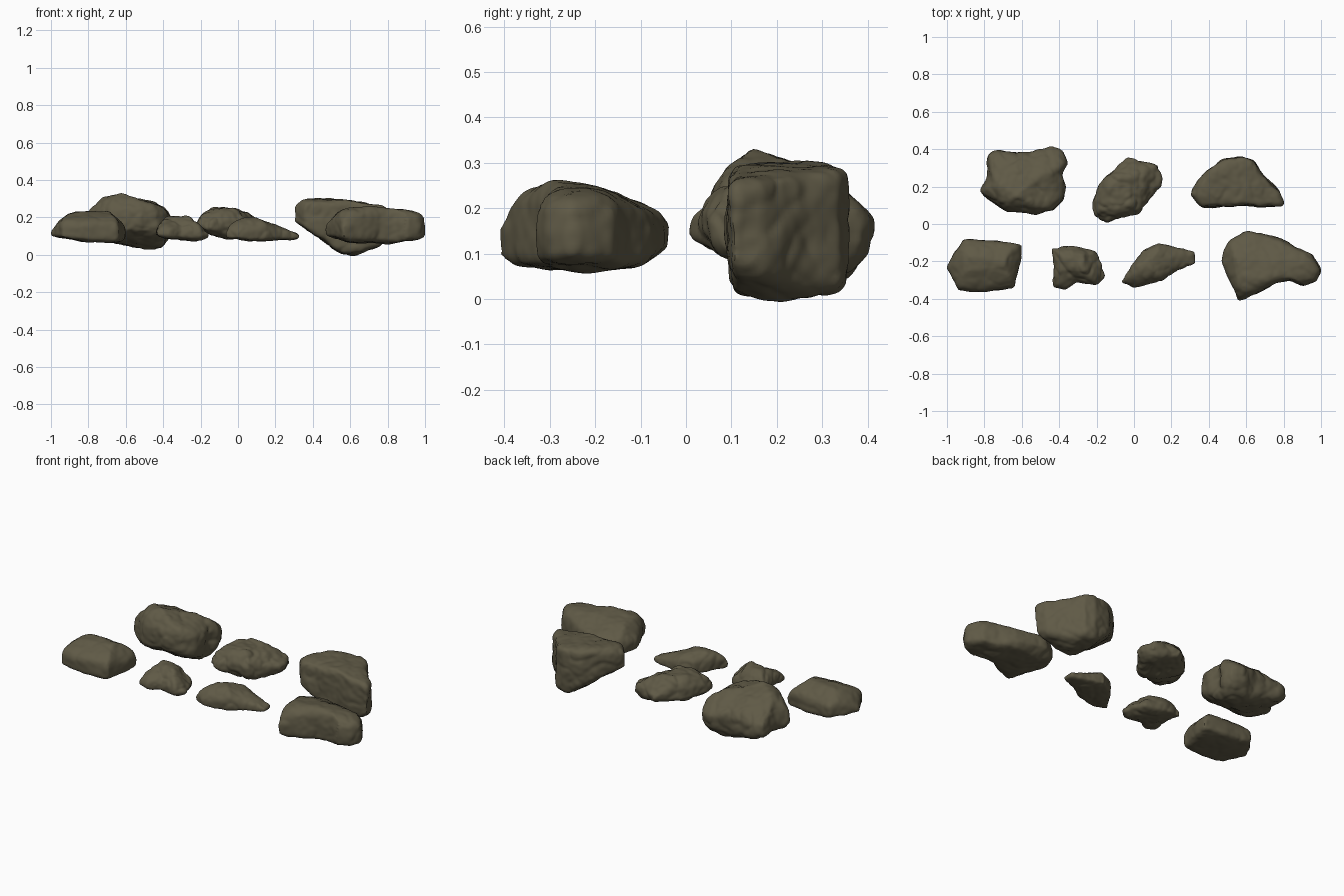
import bpy, bmesh, math
from mathutils import Vector, noise

stone = bpy.data.materials.new("olive_grey_stone")
stone.diffuse_color = (0.115, 0.101, 0.061, 1)


def lerp(table, t):
    """Piecewise linear lookup in (position, value) pairs."""
    if t <= table[0][0]:
        return table[0][1]
    for (a, va), (b, vb) in zip(table, table[1:]):
        if t <= b:
            return va + (vb - va) * (t - a) / (b - a)
    return table[-1][1]


def reach(outline, c, ang):
    """Distance from the centre to the plan outline along an angle."""
    dx, dy = math.cos(ang), math.sin(ang)
    best = 0.0
    for (ax, ay), (bx, by) in zip(outline, outline[1:] + outline[:1]):
        ex, ey = bx - ax, by - ay
        den = dx * ey - dy * ex
        if abs(den) < 1e-9:
            continue
        t = ((ax - c[0]) * ey - (ay - c[1]) * ex) / den
        s = ((ax - c[0]) * dy - (ay - c[1]) * dx) / den
        if t > 0 and -1e-6 <= s <= 1 + 1e-6:
            best = max(best, t)
    return best


def rock(name, c, outline, top, bottom, side_top, side_bottom, mid, box, rough, seed, voxel=0.009):
    """Rounded block: plan outline, x and y height profiles, chipped by noise."""
    bm = bmesh.new()
    bmesh.ops.create_icosphere(bm, subdivisions=5, radius=1)
    for v in bm.verts:
        d = v.co.normalized()
        f = math.hypot(d.x, d.y)
        ang = math.atan2(d.y, d.x)
        # superellipse section gives steep sides and a flatter top
        k = (f ** box + abs(d.z) ** box) ** (-1 / box)
        r = reach(outline, c, ang) * f * k
        x, y = c[0] + r * math.cos(ang), c[1] + r * math.sin(ang)
        if d.z > 0:
            z_end = min(lerp(top, x), lerp(side_top, y))
        else:
            z_end = max(lerp(bottom, x), lerp(side_bottom, y))
        v.co = (x, y, mid + (z_end - mid) * abs(d.z) * k)
    me = bpy.data.meshes.new(name)
    bm.to_mesh(me)
    bm.free()
    ob = bpy.data.objects.new(name, me)
    bpy.context.collection.objects.link(ob)
    bpy.context.view_layer.objects.active = ob
    ob.select_set(True)
    # even out the faces before chipping
    mod = ob.modifiers.new("even", 'REMESH')
    mod.mode = 'VOXEL'
    mod.voxel_size = voxel
    bpy.ops.object.modifier_apply(modifier=mod.name)
    me = ob.data
    bm = bmesh.new()
    bm.from_mesh(me)
    bmesh.ops.smooth_vert(bm, verts=bm.verts, factor=0.5,
                          use_axis_x=True, use_axis_y=True, use_axis_z=True)
    bm.normal_update()
    off = Vector((seed * 7.3, seed * 3.1, seed * 5.7))
    moves = []
    for v in bm.verts:
        p = v.co + off
        lump = noise.noise(p * 9)
        crack = 0.35 - abs(noise.noise(p * 13 + Vector((4, 1, 9))))
        fine = noise.noise(p * 32)
        moves.append(v.normal * rough * (0.7 * lump - 0.8 * max(crack, 0) + 0.2 * fine + 0.2))
    for v, m in zip(bm.verts, moves):
        v.co += m
    bm.to_mesh(me)
    bm.free()
    me.materials.clear()
    me.materials.append(stone)
    bpy.ops.object.shade_smooth_by_angle(angle=math.radians(40))
    ob.select_set(False)


# Back row
rock("back_left_boulder", (-0.58, 0.22),
     [(-.82, .18), (-.78, .25), (-.78, .37), (-.73, .39), (-.63, .38), (-.55, .38),
      (-.45, .41), (-.38, .39), (-.36, .33), (-.39, .27), (-.37, .2), (-.38, .13),
      (-.43, .07), (-.52, .05), (-.68, .07), (-.8, .15)],
     [(-.82, .25), (-.72, .31), (-.62, .335), (-.5, .29), (-.36, .265)],
     [(-.82, .12), (-.65, .06), (-.5, .03), (-.36, .02)],
     [(.05, .26), (.15, .34), (.28, .28), (.36, .23), (.41, .19)],
     [(.05, .12), (.15, .07), (.25, .025), (.36, .045), (.41, .09)], 0.16, 4.2, 0.016, 1)

rock("back_middle_rock", (-0.03, 0.19),
     [(-.22, .11), (-.2, .17), (-.16, .25), (-.09, .31), (-.03, .36), (.04, .33),
      (.13, .32), (.15, .25), (.15, .2), (.08, .13), (.02, .06), (-.08, .04),
      (-.15, .01), (-.21, .04)],
     [(-.22, .23), (-.15, .25), (-.02, .25), (.06, .22), (.15, .18)],
     [(-.22, .14), (-.1, .1), (.05, .08), (.15, .1)],
     [(.02, .22), (.1, .25), (.25, .25), (.36, .18)],
     [(.02, .11), (.1, .08), (.36, .1)], 0.15, 3, 0.022, 2, 0.007)

rock("back_right_boulder", (0.56, 0.2),
     [(.3, .16), (.34, .22), (.4, .29), (.47, .34), (.58, .36), (.64, .34), (.69, .26),
      (.78, .17), (.8, .1), (.68, .09), (.6, .1), (.5, .09), (.36, .09), (.32, .13)],
     [(.3, .28), (.36, .305), (.6, .29), (.8, .265)],
     [(.3, .18), (.42, .1), (.55, .01), (.62, 0), (.8, .06)],
     [(.09, .29), (.2, .305), (.35, .3)],
     [(.09, .01), (.2, 0), (.35, .01)], 0.18, 8, 0.014, 3)

# Front row
rock("front_left_rock", (-0.79, -0.22),
     [(-1, -.23), (-.96, -.15), (-.91, -.08), (-.75, -.09), (-.6, -.11), (-.61, -.2),
      (-.64, -.34), (-.8, -.365), (-.94, -.355)],
     [(-1, .14), (-.96, .19), (-.9, .225), (-.69, .24), (-.6, .16)],
     [(-1, .1), (-.8, .07), (-.65, .06), (-.6, .07)],
     [(-.36, .18), (-.21, .245), (-.08, .18)],
     [(-.36, .06), (-.2, .06), (-.08, .08)], 0.11, 5, 0.009, 4)

rock("front_small_rock", (-0.32, -0.23),
     [(-.44, -.13), (-.43, -.2), (-.43, -.34), (-.37, -.35), (-.3, -.31), (-.2, -.32),
      (-.16, -.28), (-.18, -.2), (-.21, -.15), (-.3, -.13), (-.36, -.12)],
     [(-.44, .18), (-.38, .205), (-.27, .205), (-.22, .17), (-.16, .11)],
     [(-.44, .1), (-.3, .08), (-.16, .08)],
     [(-.35, .14), (-.25, .2), (-.2, .21), (-.12, .19)],
     [(-.35, .08), (-.12, .08)], 0.11, 2.8, 0.018, 5, 0.006)

rock("front_middle_rock", (0.13, -0.21),
     [(-.065, -.31), (-.02, -.23), (.05, -.14), (.13, -.1), (.24, -.13), (.32, -.15),
      (.33, -.21), (.22, -.25), (.15, -.3), (.08, -.32), (0, -.345)],
     [(-.06, .19), (.02, .21), (.1, .2), (.2, .16), (.28, .135), (.33, .115)],
     [(-.06, .08), (.1, .07), (.22, .08), (.33, .08)],
     [(-.34, .16), (-.22, .21), (-.1, .18)],
     [(-.34, .07), (-.1, .08)], 0.1, 3.3, 0.012, 6, 0.006)

rock("front_right_boulder", (0.72, -0.21),
     [(.47, -.2), (.49, -.13), (.52, -.08), (.6, -.04), (.68, -.05), (.78, -.08),
      (.87, -.13), (.95, -.16), (1, -.25), (.97, -.3), (.9, -.33), (.84, -.3),
      (.76, -.31), (.66, -.37), (.56, -.41), (.51, -.3)],
     [(.47, .17), (.55, .25), (.65, .26), (.8, .255), (1, .235)],
     [(.47, .1), (.6, .065), (.8, .06), (1, .085)],
     [(-.41, .17), (-.36, .24), (-.3, .26), (-.2, .245), (-.12, .215), (-.04, .19)],
     [(-.4, .075), (-.2, .06), (-.1, .07), (-.04, .11)], 0.125, 5.5, 0.011, 7)
